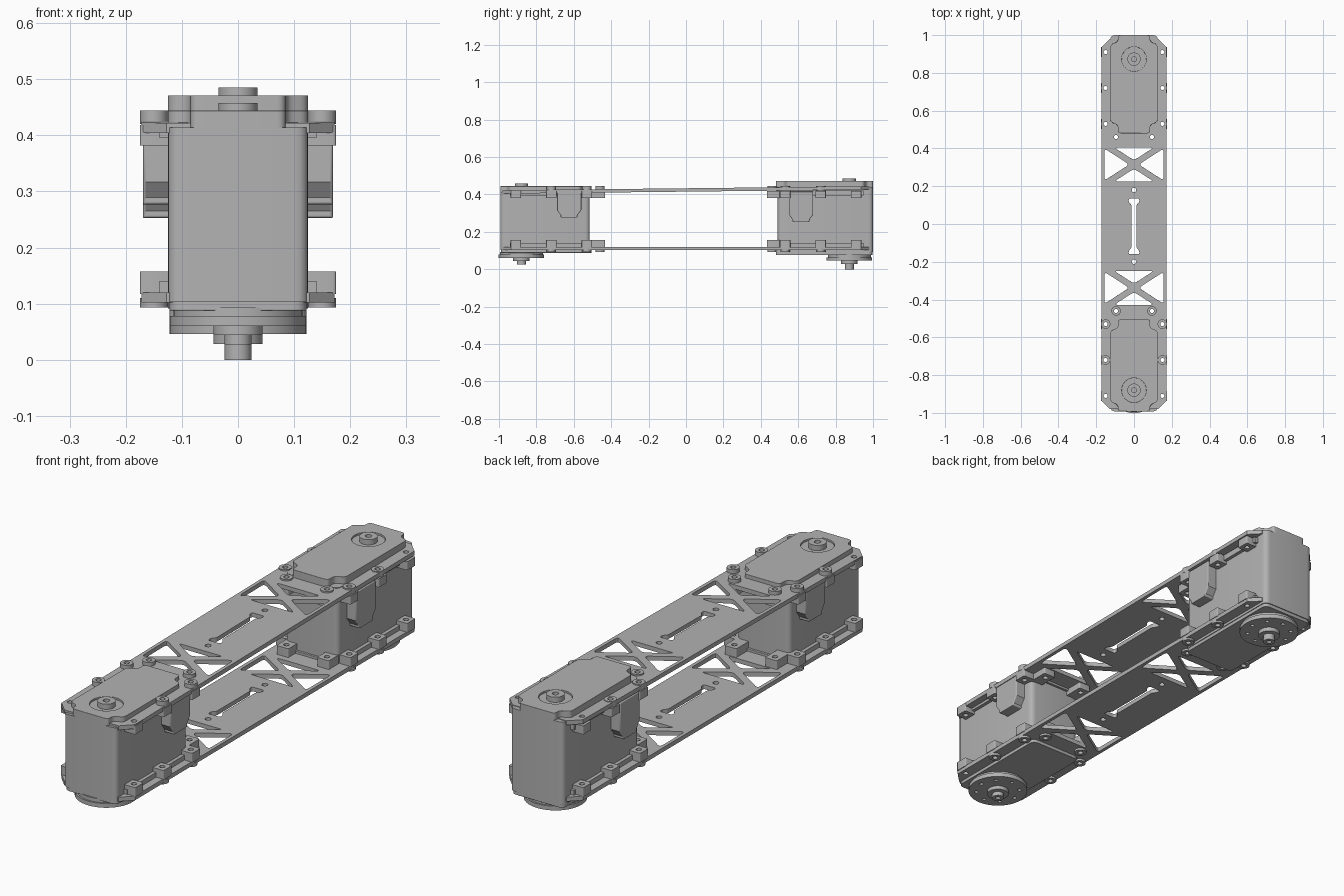
import bpy, bmesh, math
from mathutils import Vector

if "Cube" in bpy.data.objects:
    bpy.data.objects.remove(bpy.data.objects["Cube"], do_unlink=True)

GREY = (0.45, 0.45, 0.45, 1)
grey = bpy.data.materials.new("plain grey")
grey.use_nodes = True
grey.diffuse_color = GREY
grey.node_tree.nodes["Principled BSDF"].inputs["Base Color"].default_value = GREY


# ---------- outline helpers ----------
def circle(x, y, r, n=24):
    return [(x + r * math.cos(2 * math.pi * i / n), y + r * math.sin(2 * math.pi * i / n)) for i in range(n)]


def rounded(pts, r, n=4):
    """Round every corner of a polygon."""
    out, ps = [], [Vector(p) for p in pts]
    for i, p in enumerate(ps):
        a, b = ps[i - 1], ps[(i + 1) % len(ps)]
        ra = min(r, (a - p).length * 0.45)
        rb = min(r, (b - p).length * 0.45)
        a = p + (a - p).normalized() * ra
        b = p + (b - p).normalized() * rb
        for k in range(n + 1):
            t = k / n
            out.append(tuple(a * (1 - t) ** 2 + p * 2 * t * (1 - t) + b * t * t))
    return out


def rect(x0, x1, y0, y1):
    return [(x0, y0), (x1, y0), (x1, y1), (x0, y1)]


def slab(name, loops, z0, z1, bevel=0.0):
    """Extrude an outline (first loop) with holes (other loops) from z0 to z1."""
    cu = bpy.data.curves.new(name, 'CURVE')
    cu.dimensions, cu.fill_mode, cu.extrude = '2D', 'BOTH', (z1 - z0) / 2
    for loop in loops:
        sp = cu.splines.new('POLY')
        sp.points.add(len(loop) - 1)
        for pt, (x, y) in zip(sp.points, loop):
            pt.co = (x, y, 0, 1)
        sp.use_cyclic_u = True
    tmp = bpy.data.objects.new(name + "_outline", cu)
    bpy.context.collection.objects.link(tmp)
    dg = bpy.context.evaluated_depsgraph_get()
    me = bpy.data.meshes.new_from_object(tmp.evaluated_get(dg))
    bpy.data.objects.remove(tmp, do_unlink=True)
    bpy.data.curves.remove(cu)
    bm = bmesh.new()
    bm.from_mesh(me)
    bmesh.ops.remove_doubles(bm, verts=bm.verts, dist=1e-5)
    bmesh.ops.recalc_face_normals(bm, faces=bm.faces)
    bm.to_mesh(me)
    bm.free()
    me.name = name
    me.materials.clear()
    me.materials.append(grey)
    ob = bpy.data.objects.new(name, me)
    bpy.context.collection.objects.link(ob)
    ob.location.z = (z0 + z1) / 2
    if bevel:
        m = ob.modifiers.new("soft edge", 'BEVEL')
        m.width, m.segments, m.limit_method, m.angle_limit = bevel, 3, 'ANGLE', math.radians(50)
    bpy.ops.object.select_all(action='DESELECT')
    ob.select_set(True)
    bpy.context.view_layer.objects.active = ob
    bpy.ops.object.shade_smooth_by_angle(angle=math.radians(35))
    return ob


# ---------- side plates with truss cutouts ----------
SCREWS = [(sx * x, sy * y) for sx in (-1, 1) for sy in (-1, 1)
          for x, y in ((0.15, 0.91), (0.15, 0.72), (0.15, 0.53), (0.095, 0.46))]


def plate(name, z0, z1, tilt):
    W, L, C = 0.172, 0.98, 0.045
    loops = [[(-W + C, -L), (W - C, -L), (W, -L + C), (W, L - C), (W - C, L), (-W + C, L), (-W, L - C), (-W, -L + C)]]
    for cy in (0.315, -0.338):
        for s in (-1, 1):
            loops.append(rounded([(s * 0.157, cy - 0.085), (s * 0.157, cy + 0.085), (s * 0.025, cy)], 0.02))
            loops.append(rounded([(-0.105, cy + s * 0.09), (0.105, cy + s * 0.09), (0, cy + s * 0.022)], 0.02))
    # dog-bone slot
    loops.append(rounded([(-0.028, -0.16), (0.028, -0.16), (0.028, -0.142), (0.013, -0.125), (0.013, 0.1),
                          (0.028, 0.117), (0.028, 0.135), (-0.028, 0.135), (-0.028, 0.117), (-0.013, 0.1),
                          (-0.013, -0.125), (-0.028, -0.142)], 0.008))
    loops += [circle(0, 0.18, 0.012, 16), circle(0, -0.2, 0.012, 16)]
    loops += [circle(x, y, 0.011, 16) for x, y in SCREWS]
    slab(name, loops, z0, z1).rotation_euler.x = tilt


plate("top_plate", 0.415, 0.433, 0.011)
plate("bottom_plate", 0.102, 0.12, 0.0)


# ---------- servo units ----------
def servo(tag, s, inner, outer, pivot, bottom, top, port_y, port_z, disc, hub, shaft):
    def box(x0, x1, v0, v1):
        return rect(x0, x1, *sorted((s * v0, s * v1)))

    py = s * pivot
    # case
    slab(tag + "_case", [rounded(box(-0.125, 0.125, inner + 0.01, outer), 0.025)], bottom + 0.015, top - 0.03)
    slab(tag + "_bottom_cover", [rounded(box(-0.122, 0.122, inner, outer - 0.004), 0.025)], bottom, 0.13, 0.01)
    # notched top cover with a round recess
    i, o = inner, outer
    half = [(0.085, o), (0.085, o - 0.035), (0.125, o - 0.05), (0.125, i + 0.06), (0.085, i + 0.045), (0.085, i)]
    cross = [(x, s * v) for x, v in half] + [(-x, s * v) for x, v in reversed(half)]
    slab(tag + "_top_cover", [rounded(cross, 0.016), circle(0, py, 0.065, 32)], 0.40, top, 0.007)
    slab(tag + "_recess_floor", [circle(0, py, 0.075, 32)], top - 0.04, top - 0.008)
    slab(tag + "_top_boss", [circle(0, py, 0.035, 32), circle(0, py, 0.013, 16)], top - 0.02, top + 0.014)
    # output horn
    holes = [circle(0.09 * math.cos(k * math.pi / 4), py + 0.09 * math.sin(k * math.pi / 4), 0.008, 12)
             for k in range(8)]
    slab(tag + "_horn", [circle(0, py, 0.122, 48)] + holes, disc, disc + 0.018)
    slab(tag + "_horn_back", [circle(0, py, 0.115, 48)], disc + 0.014, bottom + 0.005)
    slab(tag + "_horn_hub", [circle(0, py, 0.044, 32)], hub, disc + 0.005)
    slab(tag + "_shaft", [circle(0, py, 0.024, 24), circle(0, py, 0.01, 16)], shaft, hub + 0.005)
    # mounting lugs inside the plates, raised collars outside
    for k, (x, y) in enumerate(p for p in SCREWS if p[1] * s > 0):
        sx = 1 if x > 0 else -1
        hole = circle(x, y, 0.011, 16)
        if abs(x) > 0.12:
            x0, x1 = sorted((sx * 0.12, sx * 0.175))
            base = rect(x0, x1, y - 0.028, y + 0.028)
        else:
            base = rect(x - 0.028, x + 0.028, *sorted((s * 0.432, s * (inner + 0.02))))
        base = rounded(base, 0.006)
        slab(f"{tag}_upper_lug_{k}", [base, hole], 0.382, 0.418)
        slab(f"{tag}_lower_lug_{k}", [base, hole], 0.117, 0.157)
        if abs(y) < 0.9:
            ring = [circle(x, y, 0.025, 20), hole]
            slab(f"{tag}_upper_collar_{k}", ring, 0.42, 0.444)
            slab(f"{tag}_lower_collar_{k}", ring, 0.093, 0.11)
    for sx, side in ((-1, "right"), (1, "left")):
        # thin rails along the case
        x0, x1 = sorted((sx * 0.12, sx * 0.14))
        rail = box(x0, x1, inner + 0.03, outer - 0.05)
        slab(f"{tag}_{side}_upper_rail", [rail], 0.395, 0.42)
        slab(f"{tag}_{side}_lower_rail", [rail], 0.115, 0.14)
        # cable connector, tapered at its lower end
        y0, y1 = port_y - 0.065, port_y + 0.065
        prof = [(y0, 0.415), (y0, port_z + 0.04), (y0 + 0.02, port_z + 0.012), (y0 + 0.02, port_z),
                (y1 - 0.02, port_z), (y1 - 0.02, port_z + 0.012), (y1, port_z + 0.04), (y1, 0.415)]
        port = slab(f"{tag}_{side}_connector", [prof], 0, 0.05, 0.004)
        # stand the profile up: local x -> y, local y -> z, local z -> x
        port.rotation_euler = (math.pi / 2, 0, math.pi / 2)
        port.location = (sx * 0.144, 0, 0)


servo("front_servo", -1, 0.505, 0.992, 0.88, 0.088, 0.444, -0.625, 0.277, 0.06, 0.044, 0.026)
servo("back_servo", 1, 0.48, 1.0, 0.873, 0.076, 0.471, 0.615, 0.253, 0.046, 0.028, 0.0)
